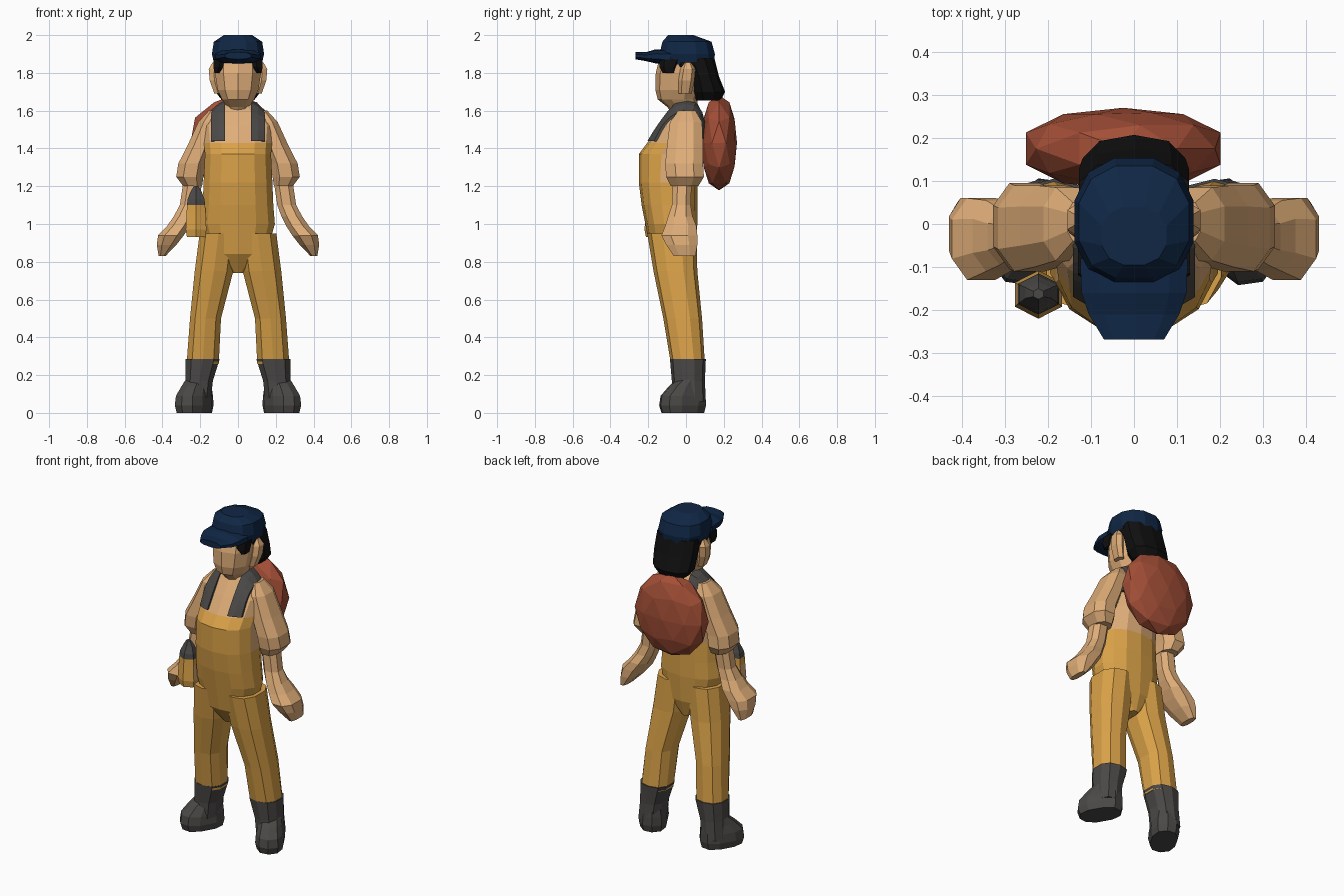
import bpy, bmesh, math
from mathutils import Vector, Matrix


def mat(name, rgb):
    m = bpy.data.materials.new(name)
    m.diffuse_color = (*rgb, 1)
    return m


SKIN = mat("skin", (0.74, 0.42, 0.19))
YELLOW = mat("overall_yellow", (0.70, 0.36, 0.065))
GREY = mat("dark_grey", (0.07, 0.066, 0.063))
RED = mat("pack_red", (0.37, 0.078, 0.038))
NAVY = mat("cap_navy", (0.005, 0.02, 0.06))
BLACK = mat("hair_black", (0.005, 0.005, 0.005))


def finish(name, bm, mats, rule=None):
    bmesh.ops.recalc_face_normals(bm, faces=bm.faces)
    if rule:
        for f in bm.faces:
            f.material_index = rule(f)
    me = bpy.data.meshes.new(name)
    bm.to_mesh(me)
    bm.free()
    for m in mats:
        me.materials.append(m)
    ob = bpy.data.objects.new(name, me)
    bpy.context.collection.objects.link(ob)
    return ob


def skin_rings(rings, closed=True):
    """Faces between successive rings of points, with end caps when closed."""
    bm = bmesh.new()
    vs = [[bm.verts.new(p) for p in r] for r in rings]
    n = len(vs[0])
    for a, b in zip(vs, vs[1:]):
        for i in range(n):
            j = (i + 1) % n
            bm.faces.new((a[i], a[j], b[j], b[i]))
    if closed:
        bm.faces.new(vs[0])
        bm.faces.new(vs[-1])
    return bm


def loft(name, rows, mats, n=10, e=2.4, side=1, rule=None, xf=None, axis="z"):
    """rows: (height, centre x, half width, near depth, far depth)."""
    unit = []
    for i in range(n):
        a = (i + 0.5) * 2 * math.pi / n
        c, s = math.cos(a), math.sin(a)
        unit.append((math.copysign(abs(c) ** (2 / e), c), math.copysign(abs(s) ** (2 / e), s)))
    mx, my = max(u[0] for u in unit), max(u[1] for u in unit)
    rings = []
    for h, cx, rx, y0, y1 in rows:
        r = []
        for u, v in unit:
            x = side * (cx + rx * u / mx)
            d = (y0 + y1) / 2 + (y1 - y0) / 2 * v / my
            r.append((x, d, h) if axis == "z" else (x, h, d))
        rings.append(r)
    bm = skin_rings(rings)
    if xf:
        bm.transform(xf)
    return finish(name, bm, mats, rule)


# Torso: yellow overalls with a front bib, shirt above
torso = loft("torso", [
    (0.74, 0, 0.03, -0.12, 0.02), (0.84, 0, 0.15, -0.185, 0.05),
    (1.00, 0, 0.195, -0.215, 0.06), (1.10, 0, 0.187, -0.235, 0.06),
    (1.22, 0, 0.182, -0.25, 0.06), (1.37, 0, 0.175, -0.25, 0.08),
    (1.43, 0, 0.18, -0.205, 0.09), (1.52, 0, 0.188, -0.145, 0.10),
    (1.60, 0, 0.135, -0.09, 0.08), (1.64, 0, 0.08, -0.065, 0.06)],
    [YELLOW, SKIN], n=14, e=2.3,
    rule=lambda f: 0 if f.calc_center_median().z < 1.22 or
    (f.calc_center_median().z < 1.43 and f.calc_center_median().y < -0.10) else 1)

bpy.context.view_layer.update()
for side, tag in ((1, "left"), (-1, "right")):
    # Trouser leg
    loft("leg_" + tag, [
        (0.26, 0.187, 0.085, -0.08, 0.10), (0.50, 0.172, 0.082, -0.12, 0.085),
        (0.75, 0.127, 0.102, -0.172, 0.06), (0.95, 0.103, 0.10, -0.205, 0.055)],
        [YELLOW], side=side)
    # Boot shaft and turned-out foot
    loft("boot_shaft_" + tag, [
        (0.06, 0.215, 0.07, -0.075, 0.105), (0.17, 0.205, 0.072, -0.075, 0.10),
        (0.285, 0.187, 0.09, -0.085, 0.105)], [GREY], side=side)
    turn = Matrix.Translation((side * 0.21, 0.02, 0)) @ Matrix.Rotation(side * math.radians(30), 4, "Z")
    loft("boot_foot_" + tag, [
        (0.0, 0, 0.072, -0.165, 0.08), (0.04, 0, 0.08, -0.178, 0.09),
        (0.09, 0, 0.076, -0.17, 0.088), (0.14, 0, 0.065, -0.12, 0.08),
        (0.18, 0, 0.06, -0.07, 0.075)], [GREY], side=side, xf=turn)
    # Upper arm with puffed sleeve
    loft("sleeve_" + tag, [
        (1.60, 0.13, 0.025, -0.04, 0.05), (1.54, 0.155, 0.055, -0.085, 0.085),
        (1.42, 0.20, 0.065, -0.10, 0.09), (1.32, 0.243, 0.073, -0.11, 0.09),
        (1.25, 0.255, 0.072, -0.105, 0.095), (1.20, 0.24, 0.05, -0.08, 0.065)],
        [SKIN], n=8, side=side)
    # Forearm and hand
    loft("forearm_and_hand_" + tag, [
        (1.22, 0.24, 0.05, -0.07, 0.03), (1.10, 0.258, 0.05, -0.075, 0.025),
        (1.04, 0.285, 0.055, -0.095, 0.035), (0.99, 0.315, 0.06, -0.11, 0.055),
        (0.94, 0.355, 0.068, -0.13, 0.06), (0.89, 0.378, 0.052, -0.105, 0.06),
        (0.83, 0.402, 0.018, -0.065, 0.05)], [SKIN], n=8, side=side)
    # Shoulder strap laid onto the torso surface by ray casting
    rings = []
    for k in range(13):
        a = math.radians(4 + k * 14)
        d = Vector((0, -math.cos(a), math.sin(a)))
        inner, outer = [], []
        for x in (0.068, 0.105, 0.142):
            o = Vector((side * x, -0.05, 1.43))
            hit, p, _, _ = torso.ray_cast(o, d)
            p = p if hit else o + d * 0.15
            outer.append(p + d * 0.014)
            inner.append(p - d * 0.012)
        rings.append(outer + inner[::-1])
    finish("strap_" + tag, skin_rings(rings), [GREY])
    # Ear, sideburn and fringe lock
    loft("ear_" + tag, [
        (1.69, 0.105, 0.02, -0.04, 0.03), (1.76, 0.125, 0.025, -0.04, 0.045),
        (1.82, 0.128, 0.027, -0.03, 0.05), (1.855, 0.12, 0.015, -0.01, 0.03)],
        [SKIN], n=6, side=side)
    loft("fringe_" + tag, [
        (1.80, 0.112, 0.012, -0.125, -0.05), (1.83, 0.10, 0.03, -0.14, -0.04),
        (1.87, 0.095, 0.035, -0.14, -0.02)], [BLACK], n=6, side=side)

# Neck and head
loft("head", [
    (1.58, 0, 0.065, -0.07, 0.07), (1.62, 0, 0.06, -0.10, 0.06),
    (1.66, 0, 0.085, -0.15, 0.06), (1.71, 0, 0.108, -0.162, 0.08),
    (1.80, 0, 0.122, -0.16, 0.10), (1.88, 0, 0.12, -0.14, 0.12)], [SKIN], n=10, e=2.1)

# Hair: flared back and band under the cap
loft("hair_back", [
    (1.655, 0, 0.085, 0.05, 0.185), (1.70, 0, 0.12, 0.03, 0.207),
    (1.78, 0, 0.128, 0.02, 0.175), (1.88, 0, 0.128, -0.02, 0.15)], [BLACK], n=10)
loft("hair_band", [
    (1.83, 0, 0.126, -0.10, 0.14), (1.87, 0, 0.13, -0.12, 0.145)], [BLACK], n=10)

# Cap crown and bill
loft("cap_crown", [
    (1.845, 0, 0.126, -0.13, 0.147), (1.90, 0, 0.138, -0.14, 0.153),
    (1.965, 0, 0.128, -0.125, 0.135), (2.0, 0, 0.075, -0.095, 0.04)], [NAVY], n=12)
loft("cap_bill", [
    (-0.08, 0, 0.125, 1.845, 1.925), (-0.16, 0, 0.122, 1.85, 1.925),
    (-0.21, 0, 0.105, 1.862, 1.91), (-0.268, 0, 0.07, 1.872, 1.91)], [NAVY], n=10, axis="y")

# Rounded backpack
bm = bmesh.new()
bmesh.ops.create_icosphere(bm, subdivisions=2, radius=1)
for v in bm.verts:
    y = math.copysign(abs(v.co.y) ** 0.8, v.co.y)
    v.co = (-0.025 + 0.238 * v.co.x, 0.175 + 0.095 * y, 1.43 + 0.252 * v.co.z)
finish("backpack", bm, [RED])


# Lantern at the hip: yellow frame, pale panes, grey lid
def lantern_colour(f):
    c = f.calc_center_median()
    if c.z > 1.095:
        return 2
    return 1 if 0.975 < c.z < 1.05 and abs(f.normal.z) < 0.5 and abs(f.normal.x) > 0.5 else 0


loft("lantern", [
    (0.93, -0.222, 0.048, -0.212, -0.115), (0.97, -0.222, 0.055, -0.22, -0.108),
    (1.06, -0.222, 0.05, -0.212, -0.115), (1.10, -0.222, 0.048, -0.21, -0.115),
    (1.13, -0.222, 0.045, -0.205, -0.12), (1.17, -0.222, 0.03, -0.185, -0.135),
    (1.20, -0.222, 0.012, -0.175, -0.15)], [YELLOW, SKIN, GREY], n=6, e=2, rule=lantern_colour)
